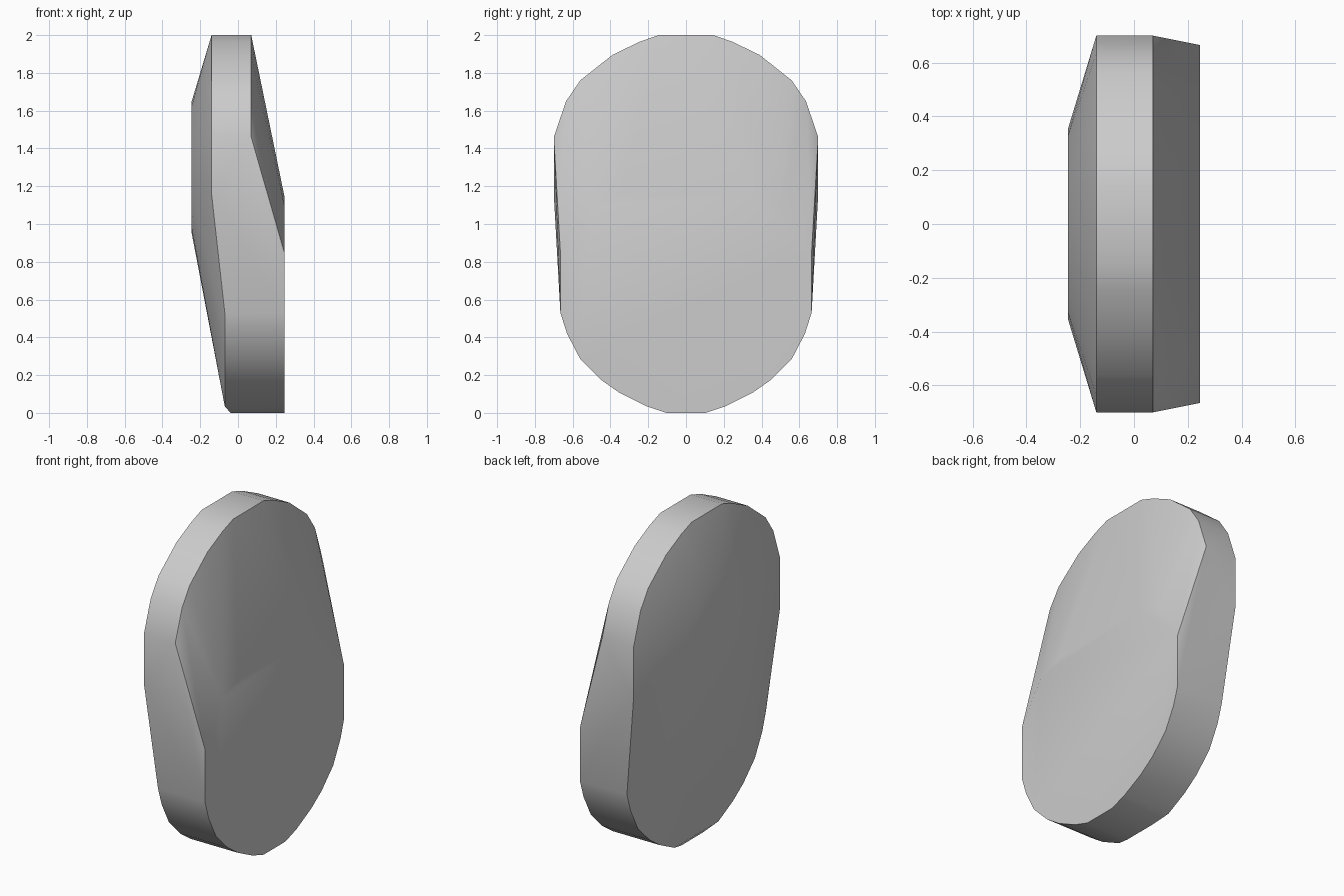
import bpy
import bmesh
from math import cos, sin, pi, radians

cube = bpy.data.objects.get("Cube")
if cube:
    bpy.data.objects.remove(cube)

# Half outlines (y, z) of the two rounded ends, mirrored across y
UPPER_ARC = [(0.145, 2), (0.245, 1.965), (0.39, 1.895), (0.56, 1.76), (0.635, 1.65), (0.7, 1.46)]
LOWER_ARC = [(0.665, 0.53), (0.63, 0.42), (0.56, 0.285), (0.45, 0.175), (0.35, 0.105), (0.21, 0.035)]
points = []


def add_mirrored(x, outline):
    for y, z in outline:
        points.extend([(x, y, z), (x, -y, z)])


# Rim of the upper end
add_mirrored(0.07, UPPER_ARC)
add_mirrored(-0.14, UPPER_ARC + [(0.7, 1.16)])

# Rim of the lower end, shifted sideways, with a small chamfer at the base
add_mirrored(0.245, LOWER_ARC + [(0.105, 0), (0.665, 0.85)])
add_mirrored(-0.07, LOWER_ARC + [(0.665, 0.57)])
add_mirrored(-0.04, [(0.105, 0)])

# Top corners of the flat lower plate on the left
add_mirrored(0.245, [(0.5, 1.1), (0.35, 1.15)])

# Round flat crown of the bulge on the right
for i in range(16):
    a = 2 * pi * i / 16
    points.append((-0.245, 0.355 * cos(a), 1.3 + 0.35 * sin(a)))

# Skin the sections into one convex slab
bm = bmesh.new()
for p in points:
    bm.verts.new(p)
hull = bmesh.ops.convex_hull(bm, input=bm.verts)
loose = {v for v in hull["geom_interior"] + hull["geom_unused"] if isinstance(v, bmesh.types.BMVert)}
bmesh.ops.delete(bm, geom=list(loose), context="VERTS")
bmesh.ops.dissolve_limit(bm, angle_limit=radians(0.5), verts=bm.verts, edges=bm.edges)
bmesh.ops.recalc_face_normals(bm, faces=bm.faces)
mesh = bpy.data.meshes.new("rounded_slab")
bm.to_mesh(mesh)
bm.free()
slab = bpy.data.objects.new("rounded_slab", mesh)
bpy.context.collection.objects.link(slab)

# Plain grey
grey = bpy.data.materials.new("light_grey")
grey.use_nodes = True
colour = (0.6, 0.6, 0.6, 1)
grey.diffuse_color = colour
grey.node_tree.nodes["Principled BSDF"].inputs["Base Color"].default_value = colour
mesh.materials.append(grey)

# Soft faces, crisp rim
bpy.ops.object.select_all(action="DESELECT")
slab.select_set(True)
bpy.context.view_layer.objects.active = slab
bpy.ops.object.shade_smooth_by_angle(angle=radians(40))
